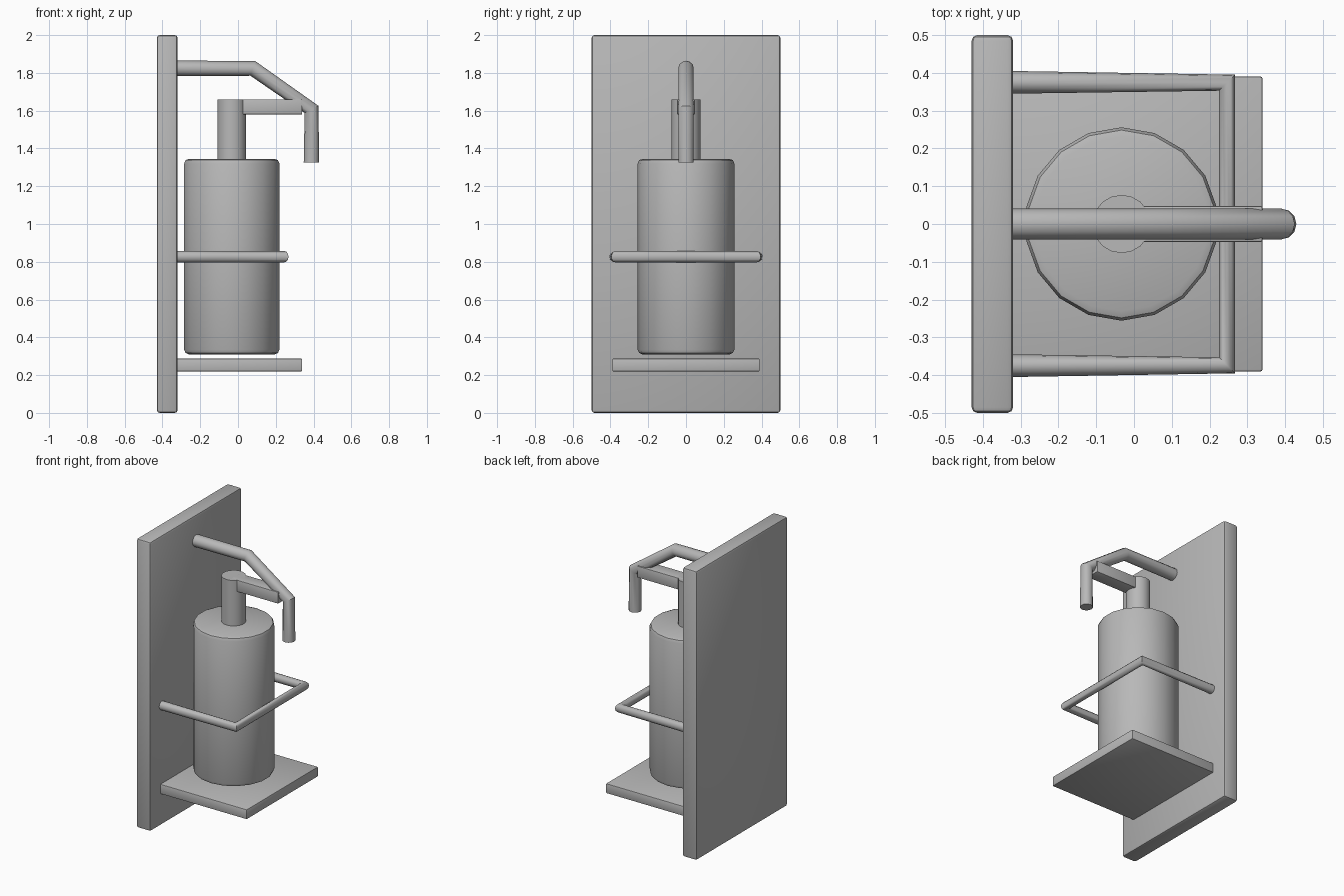
import bpy
import math
from mathutils import Matrix

if "Cube" in bpy.data.objects:
    bpy.data.objects.remove(bpy.data.objects["Cube"], do_unlink=True)

# Single grey material shared by every part
GREY = (0.48, 0.48, 0.48, 1)
grey = bpy.data.materials.new("plain grey")
grey.use_nodes = True
grey.diffuse_color = GREY
grey.node_tree.nodes["Principled BSDF"].inputs["Base Color"].default_value = GREY


def finish(obj, name, bevel=0, segments=2):
    """Name the part, colour it, round its rims and smooth its curved faces."""
    obj.name = obj.data.name = name
    obj.data.materials.clear()
    obj.data.materials.append(grey)
    bpy.ops.object.select_all(action="DESELECT")
    obj.select_set(True)
    bpy.context.view_layer.objects.active = obj
    if bevel:
        mod = obj.modifiers.new("Rounded edges", "BEVEL")
        mod.width = bevel
        mod.segments = segments
        mod.limit_method = "ANGLE"
        mod.angle_limit = math.radians(40)
        bpy.ops.object.modifier_apply(modifier=mod.name)
    bpy.ops.object.shade_smooth_by_angle(angle=math.radians(35))
    return obj


def box(name, x, y, z, bevel):
    """Box from its (min, max) range on each axis."""
    ranges = (x, y, z)
    bpy.ops.mesh.primitive_cube_add(size=1)
    obj = bpy.context.object
    centre = [(a + b) / 2 for a, b in ranges]
    size = [b - a for a, b in ranges]
    obj.data.transform(Matrix.Translation(centre) @ Matrix.Diagonal((*size, 1)))
    return finish(obj, name, bevel)


def cylinder(name, radius, x, bottom, top, bevel=0):
    """Upright 18-sided cylinder with a corner pointing along y."""
    bpy.ops.mesh.primitive_cylinder_add(
        vertices=18, radius=radius, depth=top - bottom,
        location=(x, 0, (bottom + top) / 2))
    return finish(bpy.context.object, name, bevel)


def tube(name, points, radius):
    """Round bar swept along straight segments with mitred corners."""
    curve = bpy.data.curves.new(name, "CURVE")
    curve.dimensions = "3D"
    curve.bevel_depth = radius
    curve.bevel_resolution = 4
    curve.use_fill_caps = True
    spline = curve.splines.new("POLY")
    spline.points.add(len(points) - 1)
    for point, co in zip(spline.points, points):
        point.co = (*co, 1)
    obj = bpy.data.objects.new(name, curve)
    bpy.context.collection.objects.link(obj)
    bpy.ops.object.select_all(action="DESELECT")
    obj.select_set(True)
    bpy.context.view_layer.objects.active = obj
    bpy.ops.object.convert(target="MESH")
    return finish(bpy.context.object, name)


# Wall plate and shelf
box("wall_plate", (-0.43, -0.32), (-0.5, 0.5), (0, 2), 0.015)
box("shelf", (-0.33, 0.34), (-0.39, 0.39), (0.22, 0.287), 0.005)

# Dispenser bottle, pump neck and spout
cylinder("bottle", 0.256, -0.033, 0.31, 1.345, 0.025)
cylinder("pump_neck", 0.077, -0.033, 1.33, 1.66)
box("pump_spout", (-0.02, 0.34), (-0.047, 0.047), (1.58, 1.66), 0.004)

# Rail that holds the bottle
tube("holding_rail",
     [(-0.32, 0.375, 0.827), (0.246, 0.374, 0.827),
      (0.246, -0.374, 0.827), (-0.32, -0.375, 0.827)], 0.03)

# Bent lever arm above the pump
tube("lever_arm",
     [(-0.32, 0, 1.824), (0.078, 0, 1.824),
      (0.389, 0, 1.607), (0.389, 0, 1.325)], 0.041)
